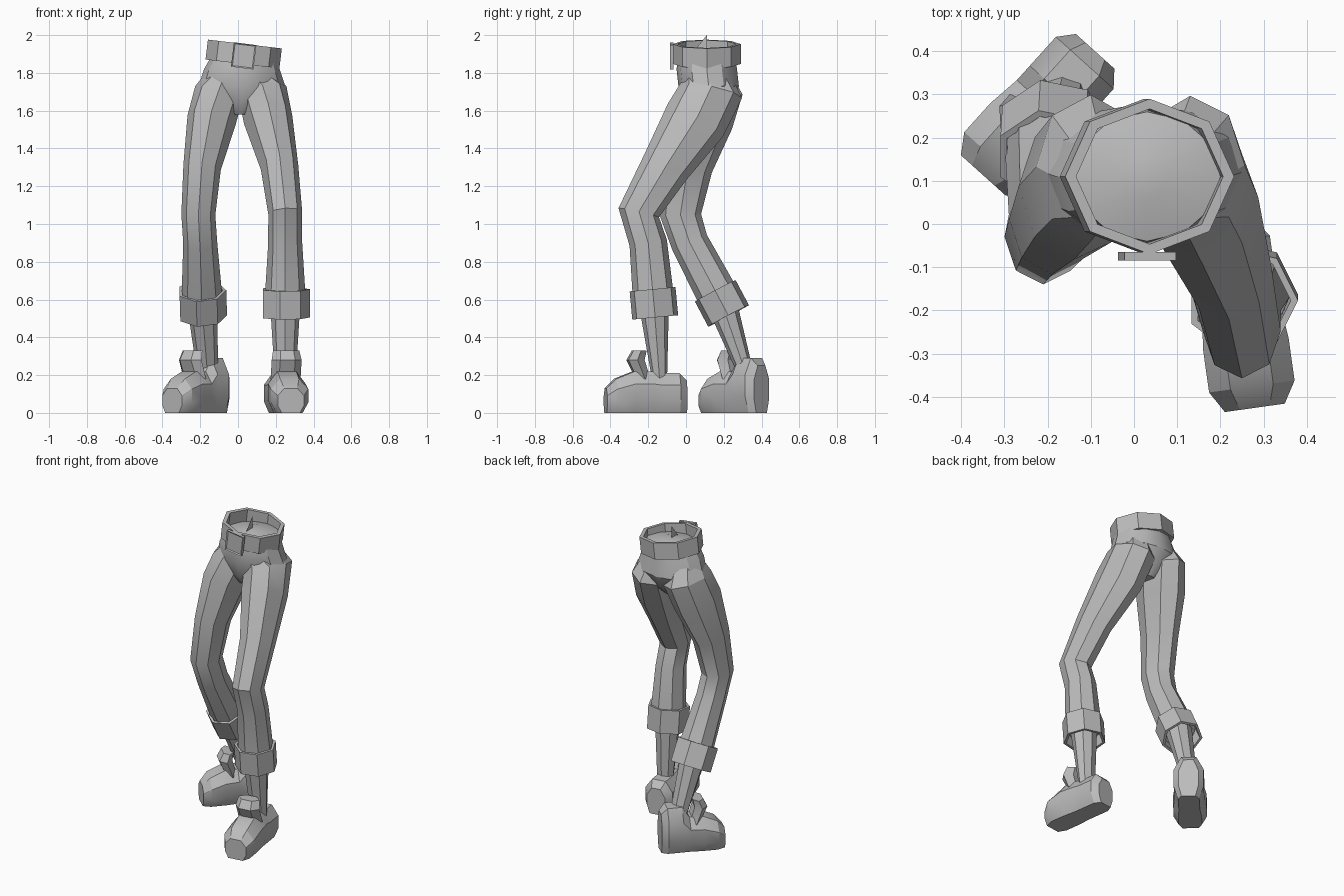
import bpy, bmesh, math
from mathutils import Vector

default_cube = bpy.data.objects.get("Cube")
if default_cube:
    bpy.data.objects.remove(default_cube)

colour = (0.5, 0.5, 0.5, 1)
grey = bpy.data.materials.new("plain_grey")
grey.use_nodes = True
grey.diffuse_color = colour
grey.node_tree.nodes["Principled BSDF"].inputs["Base Color"].default_value = colour
X, Z = Vector((1, 0, 0)), Vector((0, 0, 1))


def finish(name, bm):
    """Turn a bmesh into a shaded object."""
    bmesh.ops.recalc_face_normals(bm, faces=bm.faces[:])
    mesh = bpy.data.meshes.new(name)
    bm.to_mesh(mesh)
    bm.free()
    mesh.materials.append(grey)
    obj = bpy.data.objects.new(name, mesh)
    bpy.context.collection.objects.link(obj)
    bpy.ops.object.select_all(action="DESELECT")
    obj.select_set(True)
    bpy.context.view_layer.objects.active = obj
    bpy.ops.object.shade_smooth_by_angle(angle=math.radians(28))
    return obj


def skin(name, rings, capped=True):
    """Bridge rings of points; without caps the last ring joins the first."""
    bm = bmesh.new()
    loops = [[bm.verts.new(point) for point in ring] for ring in rings]
    pairs = list(zip(loops, loops[1:]))
    if capped:
        bm.faces.new(loops[0])
        bm.faces.new(loops[-1])
    else:
        pairs.append((loops[-1], loops[0]))
    for lower, upper in pairs:
        for i in range(len(lower)):
            bm.faces.new((lower[i - 1], lower[i], upper[i], upper[i - 1]))
    return finish(name, bm)


def oval(centre, axis, size, sides):
    """Elliptical ring of points square to the axis."""
    depth = axis.cross(X).normalized()
    width = depth.cross(axis).normalized()
    turns = [math.tau * k / sides for k in range(sides)]
    return [Vector(centre) + width * size[0] * math.cos(t) + depth * size[1] * math.sin(t)
            for t in turns]


def tube(name, path, sizes, sides=8, axis=None):
    """Tube along a path, its rings square to the path or to a given axis."""
    path = [Vector(point) for point in path]
    rings = []
    for i, (point, size) in enumerate(zip(path, sizes)):
        along = path[max(i - 1, 0)] - path[min(i + 1, len(path) - 1)]
        rings.append(oval(point, axis or along, size, sides))
    return skin(name, rings)


def band(name, centre, axis, half, size, sides):
    """Hollow band with thick walls."""
    axis = axis.normalized()
    inner = [s * 0.87 for s in size]
    layers = [(-half, size), (half, size), (half, inner), (-half, inner)]
    skin(name, [oval(centre + axis * offset, axis, s, sides) for offset, s in layers],
         capped=False)


# Hips, with a shallow top inside the belt
tube("hips",
     [(0.01, 0.1, 1.58), (0.02, 0.11, 1.64), (0.02, 0.12, 1.73),
      (0.02, 0.11, 1.82), (0.03, 0.11, 1.89), (0.03, 0.11, 1.92)],
     [(0.05, 0.08), (0.15, 0.13), (0.23, 0.16), (0.2, 0.16), (0.17, 0.15), (0.05, 0.05)],
     sides=12, axis=Z)

# Half widths and depths from hip to cuff, shared by both legs
leg_sizes = [(0.08, 0.12), (0.13, 0.17), (0.13, 0.17), (0.1, 0.13),
             (0.09, 0.11), (0.09, 0.1), (0.11, 0.11)]


def leg(side, path, ankle):
    """Trouser leg, rolled cuff and bare ankle."""
    tube(side + "_trouser_leg", path, leg_sizes)
    end = Vector(path[-1])
    shin = Vector(path[-2]) - end
    band(side + "_cuff", end, shin, 0.075, (0.13, 0.125), 7)
    tube(side + "_ankle", [end, ankle], [(0.08, 0.08), (0.055, 0.04)])


leg("left", [(0.1, 0.1, 1.8), (0.13, 0.13, 1.7), (0.16, 0.05, 1.55), (0.22, -0.11, 1.3),
             (0.25, -0.25, 1.06), (0.25, -0.2, 0.9), (0.25, -0.17, 0.58)],
    ankle=(0.25, -0.14, 0.18))
leg("right", [(-0.08, 0.1, 1.8), (-0.1, 0.13, 1.7), (-0.14, 0.08, 1.55), (-0.19, 0.01, 1.3),
              (-0.21, -0.03, 1.05), (-0.2, 0.02, 0.9), (-0.19, 0.19, 0.58)],
    ankle=(-0.16, 0.32, 0.2))


def shoe(side, heel, turn, length, heel_top):
    """Shoe with the heel at its origin and the toe along -y."""
    half = [(0.7, 0), (1, 0.3), (1, 0.7), (0.5, 1)]
    outline = half + [(-a, b) for a, b in reversed(half)]
    # Distance from the heel, half width and height
    stations = [(0, 0.06, heel_top - 0.04), (0.04, 0.09, heel_top), (0.14, 0.09, heel_top),
                (0.19, 0.09, 0.22), (0.28, 0.1, 0.22), (0.38, 0.1, 0.18), (0.43, 0.07, 0.13)]
    body = skin(side + "_shoe", [[Vector((a * wide, -along * length, b * high))
                                  for a, b in outline] for along, wide, high in stations])
    tongue = tube(side + "_shoe_tongue",
                  [(0, -0.23, 0.18), (0, -0.27, 0.28), (0, -0.25, 0.33)],
                  [(0.08, 0.04), (0.08, 0.05), (0.07, 0.04)], sides=6, axis=Z)
    for part in (body, tongue):
        part.location = (*heel, 0)
        part.rotation_euler.z = math.radians(turn)
    tongue.scale.y = length


shoe("left", heel=(0.22, 0), turn=8, length=1, heel_top=0.21)
shoe("right", heel=(-0.09, 0.4), turn=-42, length=0.9, heel_top=0.29)

# Belt, lower on the left
waist = Vector((0.03, 0.11, 1.9))
band("belt", waist, Vector((0.12, 0, 1)), 0.053, (0.197, 0.18), 8)

# Buckle: plate with a sunken middle
bm = bmesh.new()
bmesh.ops.create_cube(bm, size=1)
bmesh.ops.scale(bm, vec=(0.12, 0.02, 0.13), verts=bm.verts)
front = min(bm.faces, key=lambda face: face.calc_center_median().y)
bmesh.ops.inset_individual(bm, faces=[front], thickness=0.01, depth=-0.006)
buckle = finish("buckle", bm)
buckle.location = waist + Vector((0, -0.185, -0.01))
buckle.rotation_euler.y = math.radians(7)

# Small fold of cloth standing up inside the waist
bm = bmesh.new()
bm.faces.new([bm.verts.new(waist + Vector((0, y, z)))
              for y, z in ((-0.08, 0), (0, 0), (0, 0.1))])
finish("waist_fold", bm)
